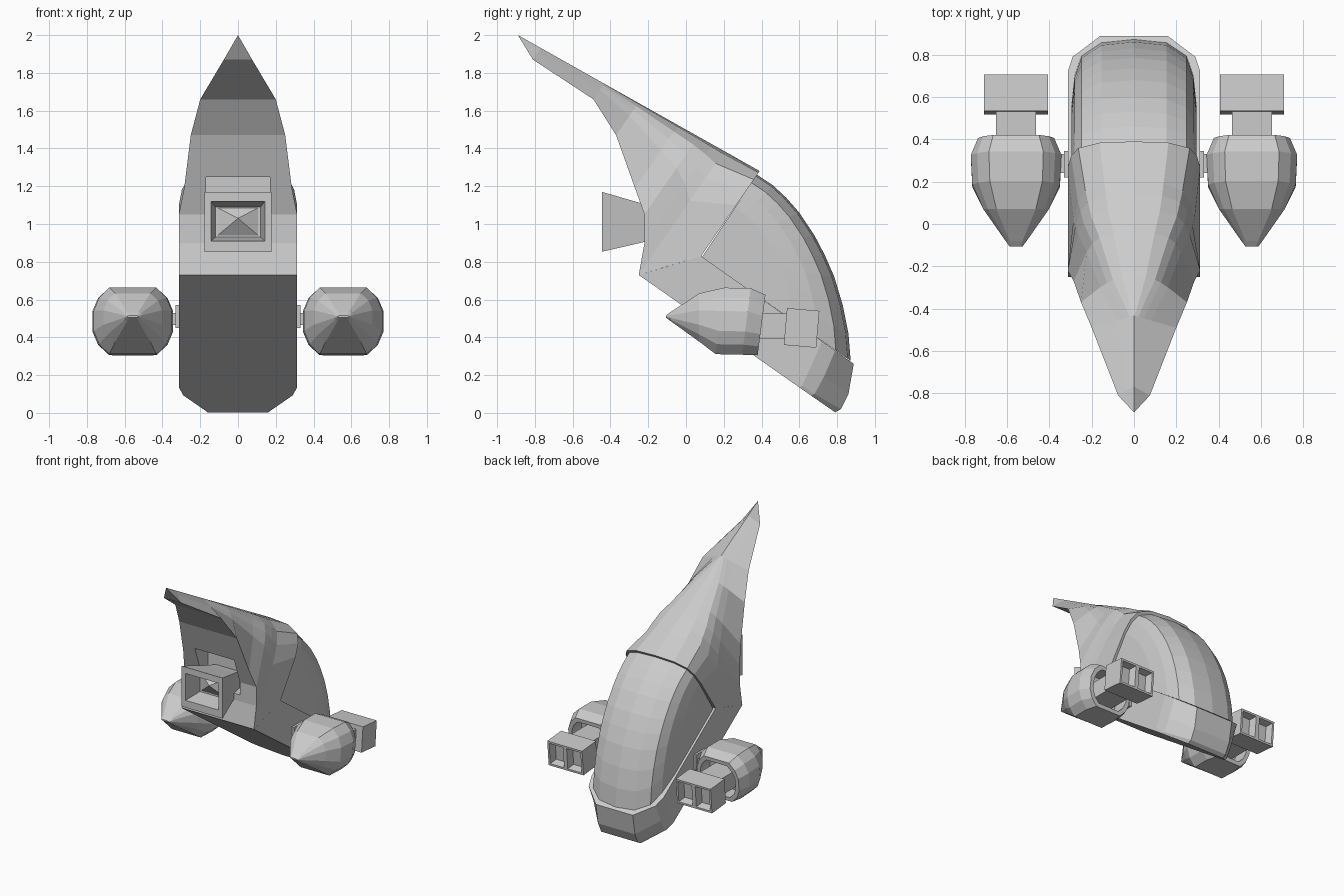
import bpy, bmesh, math
from mathutils import Matrix, Vector

if "Cube" in bpy.data.objects:
    bpy.data.objects.remove(bpy.data.objects["Cube"])

grey = bpy.data.materials.new("hull_grey")
grey.diffuse_color = (0.6, 0.6, 0.6, 1)
grey.use_nodes = True
grey.node_tree.nodes["Principled BSDF"].inputs["Base Color"].default_value = grey.diffuse_color


def finish(name, bm):
    bmesh.ops.remove_doubles(bm, verts=bm.verts, dist=0.0005)
    bmesh.ops.recalc_face_normals(bm, faces=bm.faces)
    me = bpy.data.meshes.new(name)
    bm.to_mesh(me)
    bm.free()
    me.materials.append(grey)
    ob = bpy.data.objects.new(name, me)
    bpy.context.collection.objects.link(ob)
    return ob


def loft(name, rings):
    """Join closed rings of points and cap both ends."""
    bm = bmesh.new()
    vs = [[bm.verts.new(p) for p in r] for r in rings]
    n = len(vs[0])
    for a, b in zip(vs, vs[1:]):
        for i in range(n):
            j = (i + 1) % n
            bm.faces.new((a[i], a[j], b[j], b[i]))
    bm.faces.new(vs[0])
    bm.faces.new(vs[-1])
    return finish(name, bm)


def box(name, x, y, z):
    bm = bmesh.new()
    bmesh.ops.create_cube(bm, size=1)
    for v in bm.verts:
        v.co = [r[0] if c < 0 else r[1] for c, r in zip(v.co, (x, y, z))]
    return finish(name, bm)


# Rounded back: depth from the spine, share of the half width
ARCH = [(0, 0), (.02, .52), (.10, .84), (.22, .95), (.40, 1), (1, 1)]


def arch_ring(front, back, w, r=1):
    f, b = Vector(front), Vector(back)
    half = []
    for t, x in ARCH:
        p = b.lerp(f, t)
        half.append((w * (t + (x - t) * r), p.x, p.y))
    return half + [(-x, y, z) for x, y, z in half[:0:-1]]


# Hood: sharp crest widening into the rounded seam
hood_rings = []
for y, z, w in [(-.89, 2, 0), (-.81, 1.87, .075), (-.49, 1.66, .2), (-.37, 1.47, .25),
                (-.27, 1.19, .285), (-.22, 1.05, .313), (-.22, .9, .313),
                (-.25, .73, .313), (.08, .83, .313)]:
    k = (2 - .5625 * (y + .89) - z) / .624      # reach the straight spine line
    by, bz = y + .31 * k, z + .45 * k
    r = max(0, min(1, (by + .43) / .82)) ** .6
    hood_rings.append(arch_ring((y, z), (by, bz), w, r))
hood = loft("hood", hood_rings)

# Recess around the front intake
cutter = box("recess_cutter", (-.17, .17), (-.6, -.13), (.95, 1.25))
cutter.hide_render = True
cutter.hide_viewport = True
cut = hood.modifiers.new("recess", 'BOOLEAN')
cut.object = cutter
cut.operation = 'DIFFERENCE'
cut.solver = 'EXACT'

# Canopy: fan of arches turning about the seam corner
loft("canopy", [arch_ring((.085, .825), p, .296) for p in
                [(.375, 1.262), (.46, 1.205), (.53, 1.14), (.6, 1.06), (.68, .94),
                 (.735, .835), (.785, .72), (.83, .57), (.86, .42), (.872, .275)]])


# Lower hull: U-shaped outlines from floor to sill
def u_ring(*pts):
    w = (.313, .313, .29, .16)
    half = [(x, y, z) for x, (y, z) in zip(w, pts)]
    return half + [(-x, y, z) for x, y, z in reversed(half)]


loft("lower_hull", [
    u_ring((-.25, .73), (.6, .135), (.66, .093), (.79, .003)),
    u_ring((-.22, .739), (.615, .145), (.68, .10), (.82, .02)),
    u_ring((-.1, .775), (.66, .24), (.73, .19), (.86, .10)),
    u_ring((.08, .83), (.72, .379), (.79, .33), (.888, .26))])


# Front intake: flared frame, hollow, with a pyramid core
def rect(y, w, z0, z1):
    return [(-w, y, z0), (w, y, z0), (w, y, z1), (-w, y, z1)]


loft("front_intake", [rect(-.12, .10, .93, 1.08), rect(-.22, .12, .905, 1.105),
                      rect(-.445, .178, .853, 1.17), rect(-.445, .142, .91, 1.12),
                      rect(-.30, .12, .93, 1.09)])
loft("intake_core", [rect(-.29, .125, .925, 1.095), rect(-.36, .0001, 1.03, 1.0301)])

# Engine pods
POD = [(.6, 1), (.86, .7), (1, .3), (1, -.3), (.86, -.7), (.6, -1)]
STATIONS = [(-.107, .51, .03, .005), (-.08, .51, .05, .025), (.07, .505, .155, .128),
            (.18, .487, .207, .176), (.32, .484, .214, .176), (.40, .465, .18, .16),
            (.40, .465, .15, .13), (.28, .47, .15, .13)]
for side, s in (("left", -1), ("right", 1)):
    cx = .557 * s
    rings = []
    for y, cz, w, h in STATIONS:
        lean = .13 if y > .1 else 0
        q = [(a * w, b * h) for a, b in POD]
        q += [(-a, b) for a, b in reversed(q)]
        rings.append([(cx + a, y + lean * b, cz + b) for a, b in q])
    loft(side + "_engine_pod", rings)

    # Neck, pylon and collar
    box(side + "_engine_neck", (cx - .095, cx + .095), (.25, .56), (.395, .525))
    box(side + "_pylon", sorted((.28 * s, .38 * s)), (.24, .33), (.465, .53))
    box(side + "_pylon_collar", sorted((.31 * s, .33 * s)), (.22, .345), (.45, .57))

    # Exhaust block with two square recesses at the back
    bm = bmesh.new()
    bmesh.ops.create_cube(bm, size=1)
    bmesh.ops.scale(bm, vec=(.302, .172, .196), verts=bm.verts)
    bmesh.ops.bisect_plane(bm, geom=bm.verts[:] + bm.edges[:] + bm.faces[:],
                           plane_co=(0, 0, 0), plane_no=(1, 0, 0))
    bm.normal_update()
    back = [f for f in bm.faces if f.normal.y > .9]
    bmesh.ops.inset_individual(bm, faces=back, thickness=.022)
    bmesh.ops.inset_individual(bm, faces=back, thickness=.014, depth=-.06)
    bm.transform(Matrix.Translation((cx, .612, .45)) @ Matrix.Rotation(math.radians(-5), 4, 'X'))
    finish(side + "_exhaust_block", bm)
